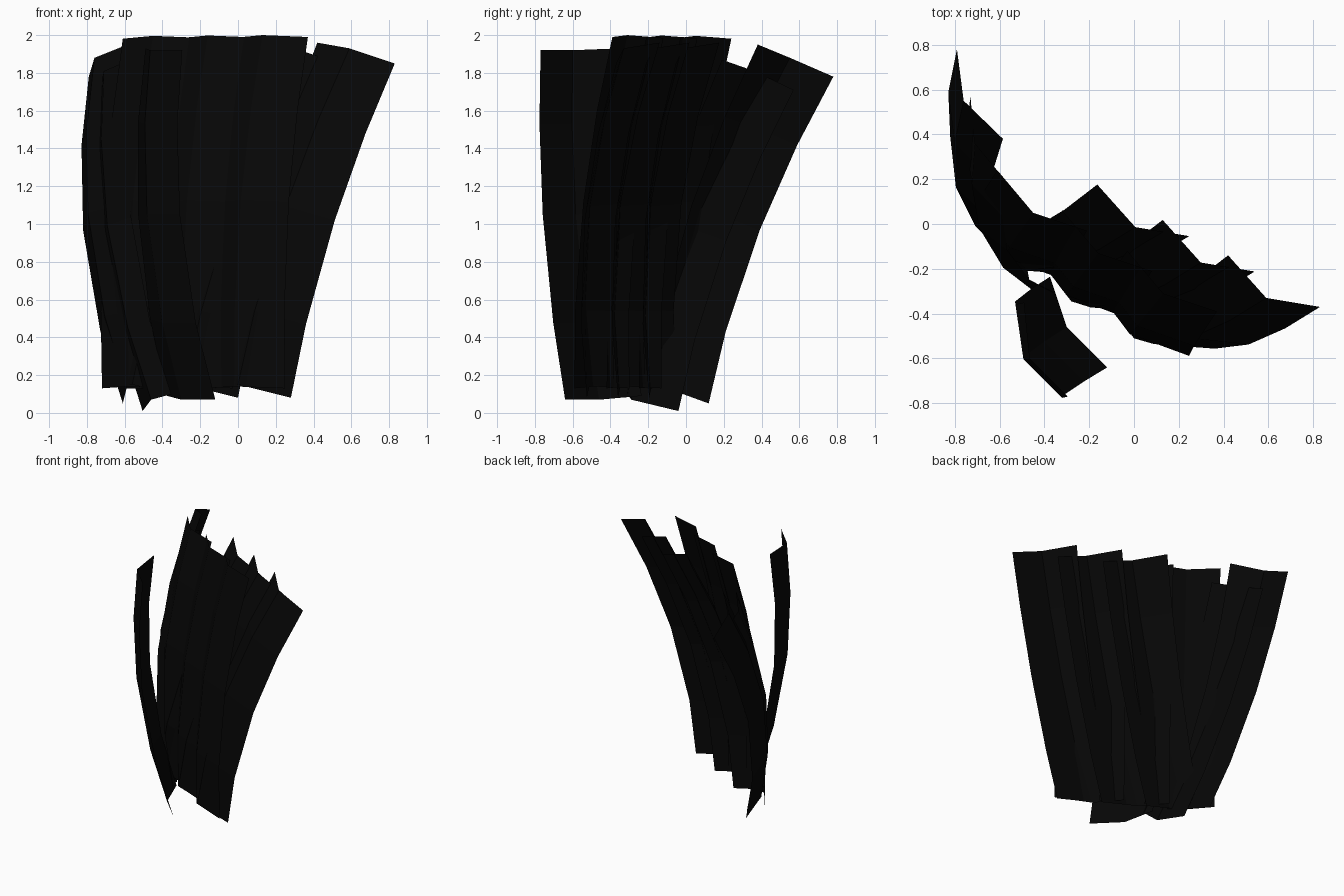
import bpy
from mathutils import Vector

black = bpy.data.materials.new("soft black")
black.diffuse_color = (0.002, 0.002, 0.002, 1)

ROWS = [0, 0.21, 0.47, 0.78, 1]   # positions of the cross rows from top to bottom


def strip(name, top, bottom, bulge, offset=(0, 0, 0), offset_low=(0, 0, 0)):
    """Curved, creased sheet: three points across, five rows down."""
    verts = []
    for t in ROWS:
        for a, b in zip(top, bottom):
            p = (Vector(a) + Vector(offset)).lerp(Vector(b) + Vector(offset_low), t)
            p += Vector((bulge[0], bulge[1], 0)) * 4 * t * (1 - t)
            verts.append(p)
    faces = [(r * 3 + c, r * 3 + c + 1, r * 3 + c + 4, r * 3 + c + 3)
             for r in range(len(ROWS) - 1) for c in range(2)]
    me = bpy.data.meshes.new(name)
    me.from_pydata(verts, [], faces)
    me.materials.append(black)
    ob = bpy.data.objects.new(name, me)
    bpy.context.collection.objects.link(ob)
    return ob


# Outer row: three overlapping strips stepping to the left and back
for i in range(3):
    strip(f"outer_strip_{i + 1}",
          [(0.42, -0.14, 1.96), (0.59, -0.33, 1.93), (0.83, -0.37, 1.85)],
          [(-0.1, -0.38, 0.14), (0.0, -0.51, 0.15), (0.28, -0.525, 0.08)],
          (-0.06, -0.095),
          (-0.292 * i, 0.158 * i, 0), (-0.28 * i, 0.165 * i, 0))

# Inner row: three more upright strips
for i in range(3):
    strip(f"inner_strip_{i + 1}",
          [(-0.03, -0.12, 1.985), (0.13, -0.31, 2.0), (0.37, -0.39, 1.99)],
          [(-0.16, -0.3, 0.13), (-0.02, -0.49, 0.14), (0.25, -0.59, 0.13)],
          (-0.045, -0.06),
          (-0.29 * i, 0.18 * i, -0.002 * i), (-0.28 * i, 0.17 * i, 0))

# Pair of side strips at the back left
strip("back_strip_outer",
      [(-0.585, 0.38, 1.95), (-0.76, 0.55, 1.88), (-0.79, 0.78, 1.78)],
      [(-0.48, -0.2, 0.13), (-0.59, -0.1, 0.13), (-0.61, 0.12, 0.05)],
      (-0.115, -0.08))
strip("back_strip_inner",
      [(-0.57, 0.19, 1.87), (-0.71, 0.36, 1.81), (-0.73, 0.57, 1.71)],
      [(-0.35, -0.31, 0.1), (-0.46, -0.29, 0.07), (-0.505, -0.04, 0.01)],
      (-0.1, -0.07))

# Single strip standing in front
strip("front_strip",
      [(-0.49, -0.35, 1.93), (-0.465, -0.6, 1.92), (-0.295, -0.77, 1.92)],
      [(-0.375, -0.235, 0.09), (-0.3, -0.46, 0.07), (-0.12, -0.64, 0.07)],
      (-0.095, -0.05))
